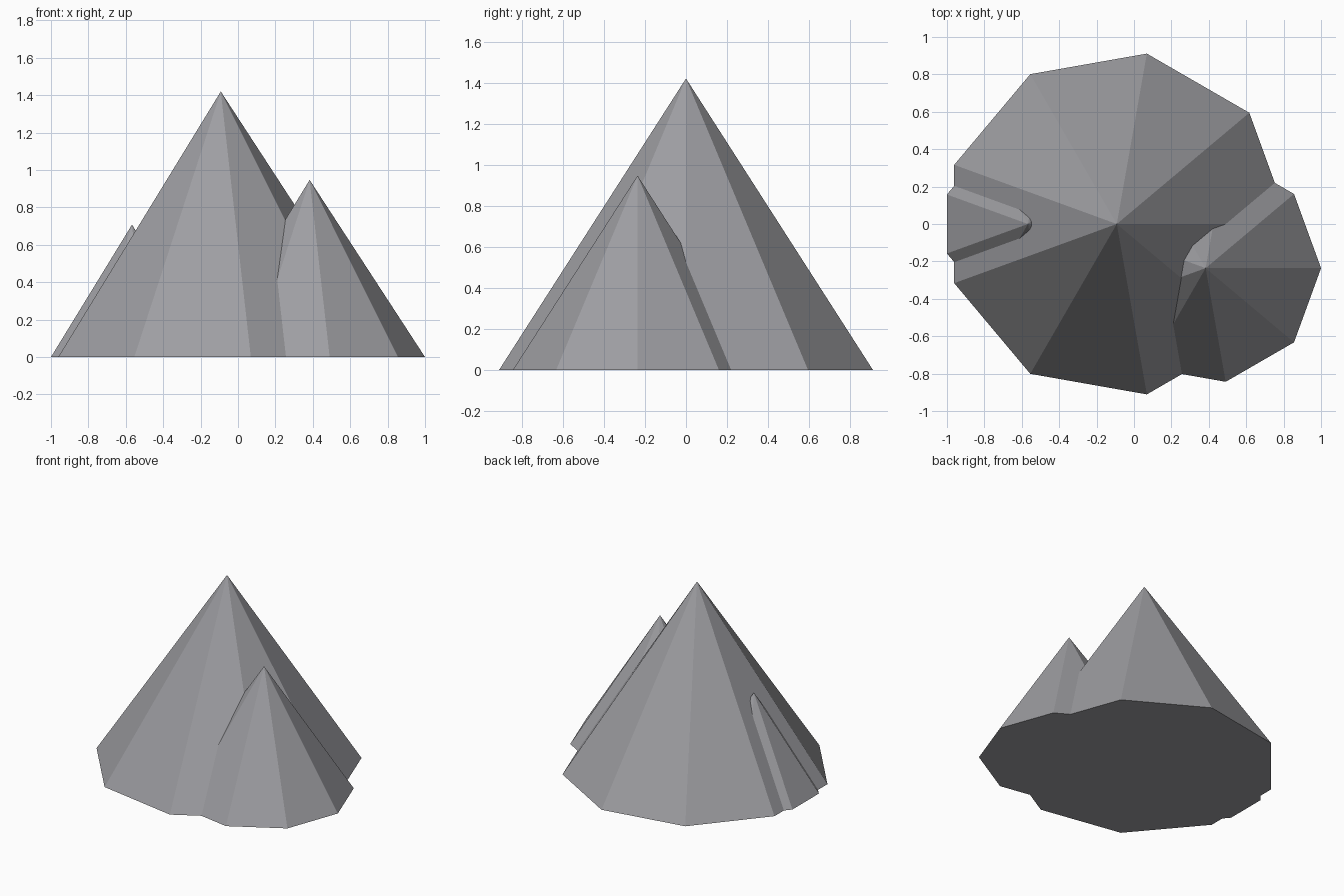
import bpy
import math

default_cube = bpy.data.objects.get("Cube")
if default_cube:
    bpy.data.objects.remove(default_cube, do_unlink=True)

# Single rock colour
STONE = (0.34, 0.34, 0.36, 1.0)
stone = bpy.data.materials.new("grey_stone")
stone.use_nodes = True
stone.diffuse_color = STONE
bsdf = next(n for n in stone.node_tree.nodes if n.type == "BSDF_PRINCIPLED")
bsdf.inputs["Base Color"].default_value = STONE
bsdf.inputs["Roughness"].default_value = 0.9

SIDES = 9
STEEPNESS = 1.535  # height over radius, shared by every peak


def add_peak(name, x, y, radius):
    """Nine-sided flat-shaded cone standing on the ground, one corner towards +x."""
    height = radius * STEEPNESS
    ring = [(radius * math.cos(math.tau * i / SIDES),
             radius * math.sin(math.tau * i / SIDES), 0) for i in range(SIDES)]
    faces = [(i, (i + 1) % SIDES, SIDES) for i in range(SIDES)]
    faces.append(tuple(reversed(range(SIDES))))
    mesh = bpy.data.meshes.new(name)
    mesh.from_pydata(ring + [(0, 0, height)], [], faces)
    mesh.materials.append(stone)
    peak = bpy.data.objects.new(name, mesh)
    peak.location = (x, y, 0)
    bpy.context.collection.objects.link(peak)
    return peak


# Main summit with a front-side shoulder and a small rear-flank spur
add_peak("main_peak", -0.092, 0, 0.925)
add_peak("left_peak", 0.383, -0.236, 0.617)
add_peak("right_spur", -0.567, 0, 0.461)
